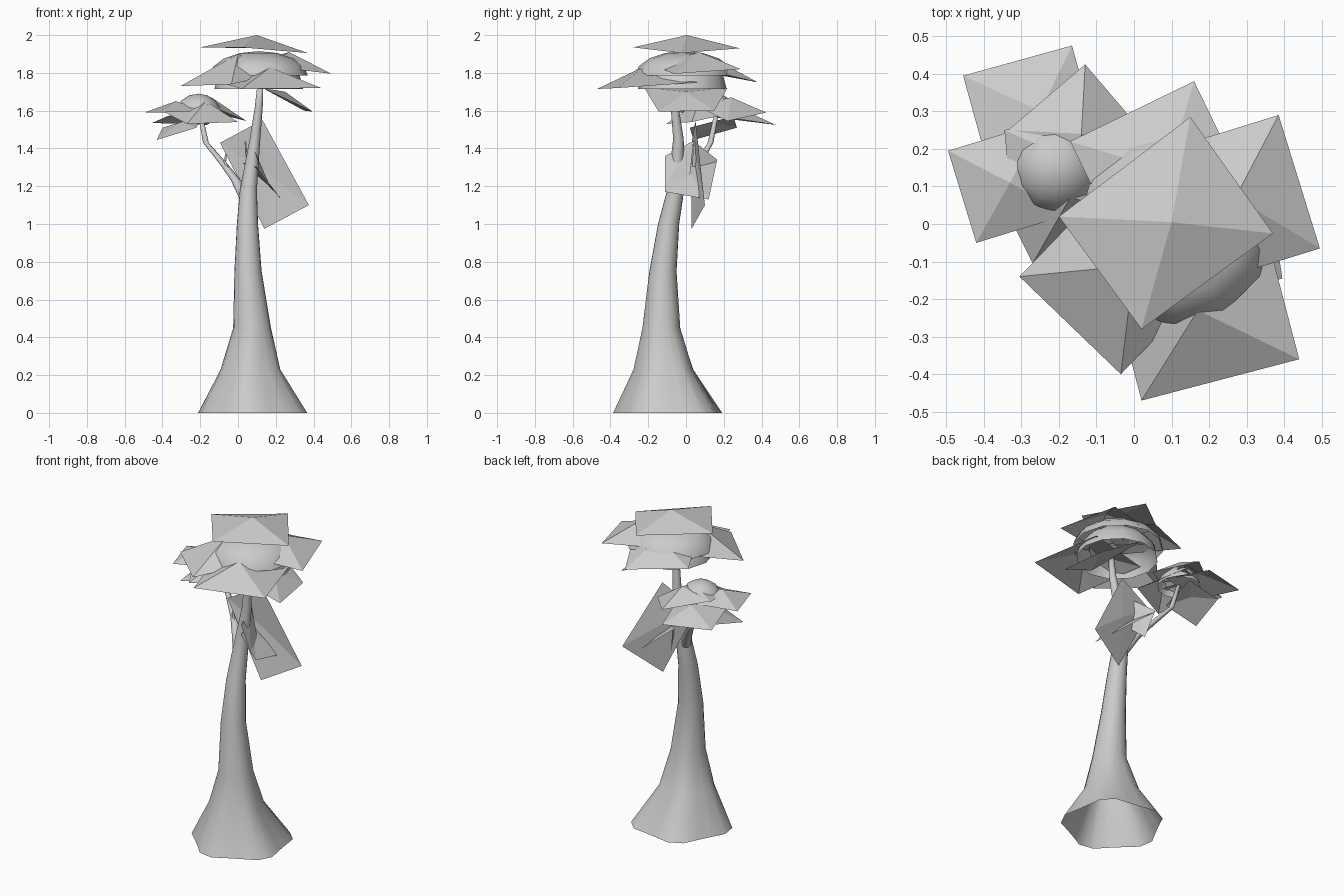
import bpy, bmesh, math
from mathutils import Vector

cube = bpy.data.objects.get("Cube")
if cube:
    bpy.data.objects.remove(cube)

grey = bpy.data.materials.new("pale grey")
grey.use_nodes = True
grey.diffuse_color = (0.6, 0.6, 0.6, 1)
grey.node_tree.nodes["Principled BSDF"].inputs["Base Color"].default_value = (0.6, 0.6, 0.6, 1)


def finish(bm, name, smooth):
    mesh = bpy.data.meshes.new(name)
    bm.to_mesh(mesh)
    bm.free()
    mesh.materials.append(grey)
    for p in mesh.polygons:
        p.use_smooth = smooth
    obj = bpy.data.objects.new(name, mesh)
    bpy.context.collection.objects.link(obj)


def tube(name, path, sides, lobes=0.0):
    """Open-bottomed tube of level rings through (x, y, z, radius) points."""
    bm = bmesh.new()
    rings = []
    for x, y, z, r in path:
        ring = []
        for i in range(sides):
            a = math.tau * i / sides
            rr = r * (1 + lobes * max(0, 1 - z / 0.5) * math.cos(5 * a + math.radians(135)))
            ring.append(bm.verts.new((x + rr * math.cos(a), y + rr * math.sin(a), z)))
        rings.append(ring)
    for low, high in zip(rings, rings[1:]):
        for i in range(sides):
            j = (i + 1) % sides
            bm.faces.new((low[i], low[j], high[j], high[i]))
    bm.faces.new(rings[-1])
    finish(bm, name, True)


def leaf_card(name, apex, corners):
    """Four-cornered leaf sheet folded up to an apex."""
    bm = bmesh.new()
    top = bm.verts.new(apex)
    rim = [bm.verts.new(c) for c in corners]
    for i in range(4):
        bm.faces.new((top, rim[i], rim[(i + 1) % 4]))
    bmesh.ops.recalc_face_normals(bm, faces=bm.faces)
    if sum((f.normal for f in bm.faces), Vector()).z < 0:
        bmesh.ops.reverse_faces(bm, faces=bm.faces)
    finish(bm, name, False)


def square_card(name, apex, a, b, far_z):
    """Leaf card from its outer edge a-b, continued inward as a square."""
    a, b = Vector(a), Vector(b)
    e = b - a
    side = Vector((-e.y, e.x, 0))
    if side.dot(Vector(apex) - a) < 0:
        side = -side
    c, d = b + side, a + side
    c.z = d.z = far_z
    leaf_card(name, apex, [a, b, c, d])


def dome(name, centre, radius, height):
    """Open-bottomed leafy cap."""
    bm = bmesh.new()
    bmesh.ops.create_uvsphere(bm, u_segments=12, v_segments=8, radius=1)
    bmesh.ops.delete(bm, geom=[v for v in bm.verts if v.co.z < -0.01], context='VERTS')
    for v in bm.verts:
        v.co = Vector((v.co.x * radius, v.co.y * radius, v.co.z * height)) + Vector(centre)
    finish(bm, name, True)


# Trunk and branches
tube("trunk", [(0.085, -0.09, 0, 0.28), (0.07, -0.116, 0.23, 0.157), (0.075, -0.13, 0.45, 0.1),
               (0.053, -0.122, 0.75, 0.072), (0.05, -0.092, 1.0, 0.056), (0.055, -0.055, 1.18, 0.045),
               (0.09, -0.04, 1.45, 0.028), (0.11, -0.06, 1.62, 0.021), (0.12, -0.06, 1.76, 0.015)], 20, 0.08)
tube("side_branch", [(0.035, -0.05, 1.14, 0.03), (-0.01, 0.0, 1.23, 0.027), (-0.07, 0.06, 1.31, 0.021),
                     (-0.17, 0.13, 1.43, 0.015), (-0.2, 0.16, 1.58, 0.012)], 8)
tube("twig", [(-0.04, 0.03, 1.26, 0.014), (-0.07, 0.05, 1.33, 0.007), (-0.06, 0.06, 1.39, 0.004)], 5)

# Hanging leaf sheets beside the fork
leaf_card("hanging_leaf_large", (0.14, 0.07, 1.28),
          [(0.13, 0.05, 1.55), (0.375, 0.1, 1.1), (0.14, 0.03, 0.975), (-0.095, 0.03, 1.43)])
leaf_card("hanging_leaf_cross", (0.1, 0.02, 1.27),
          [(0.1, -0.11, 1.3), (0.2, -0.11, 1.17), (0.23, 0.12, 1.13), (-0.03, 0.165, 1.34)])
leaf_card("hanging_leaf_front", (0.11, -0.04, 1.32),
          [(0.06, 0.04, 1.44), (0.1, -0.11, 1.36), (0.17, -0.11, 1.2), (0.12, 0.02, 1.25)])
leaf_card("hanging_leaf_back", (0.03, 0.09, 1.3),
          [(0.04, 0.04, 1.44), (-0.02, 0.165, 1.34), (0.02, 0.12, 1.17), (0.06, 0.03, 1.25)])

# Main crown
dome("crown_lower_dome", (0.11, -0.02, 1.715), 0.235, 0.18)
dome("crown_upper_dome", (0.11, -0.01, 1.785), 0.26, 0.13)
leaf_card("crown_top", (0.1, 0.005, 2.0),
          [(0.15, 0.285, 1.93), (0.37, -0.025, 1.905), (0.02, -0.28, 1.935), (-0.2, 0.02, 1.935)])
square_card("crown_leaf_left", (0.27, 0.07, 1.91), (0.385, 0.29, 1.82), (0.495, -0.065, 1.795), 1.84)
square_card("crown_leaf_back", (0.09, 0.14, 1.88), (0.16, 0.38, 1.75), (-0.17, 0.22, 1.78), 1.83)
square_card("crown_leaf_right", (0.0, -0.11, 1.9), (-0.305, -0.14, 1.73), (-0.035, -0.4, 1.74), 1.8)
square_card("crown_leaf_front", (0.17, -0.23, 1.83), (0.02, -0.47, 1.715), (0.44, -0.36, 1.72), 1.75)
leaf_card("crown_leaf_low", (0.25, 0.0, 1.7),
          [(0.395, -0.145, 1.595), (0.35, 0.15, 1.6), (0.13, 0.22, 1.72), (0.13, -0.22, 1.72)])

# Side crown
dome("side_dome", (-0.21, 0.15, 1.57), 0.125, 0.12)
leaf_card("side_top", (-0.21, 0.19, 1.67),
          [(-0.345, 0.25, 1.63), (-0.335, 0.14, 1.62), (-0.13, 0.12, 1.62), (-0.13, 0.3, 1.63)])
square_card("side_leaf_back", (-0.25, 0.3, 1.605), (-0.455, 0.395, 1.535), (-0.165, 0.475, 1.525), 1.57)
square_card("side_leaf_right", (-0.33, 0.11, 1.65), (-0.495, 0.195, 1.59), (-0.42, -0.05, 1.59), 1.6)
square_card("side_leaf_left", (-0.14, 0.24, 1.67), (-0.13, 0.425, 1.59), (0.045, 0.22, 1.545), 1.63)
square_card("side_leaf_front", (-0.17, 0.07, 1.65), (-0.27, -0.105, 1.53), (0.0, 0.03, 1.54), 1.6)
leaf_card("side_leaf_low", (-0.3, 0.15, 1.54),
          [(-0.43, 0.04, 1.445), (-0.4, 0.27, 1.51), (-0.2, 0.25, 1.57), (-0.22, 0.02, 1.51)])
